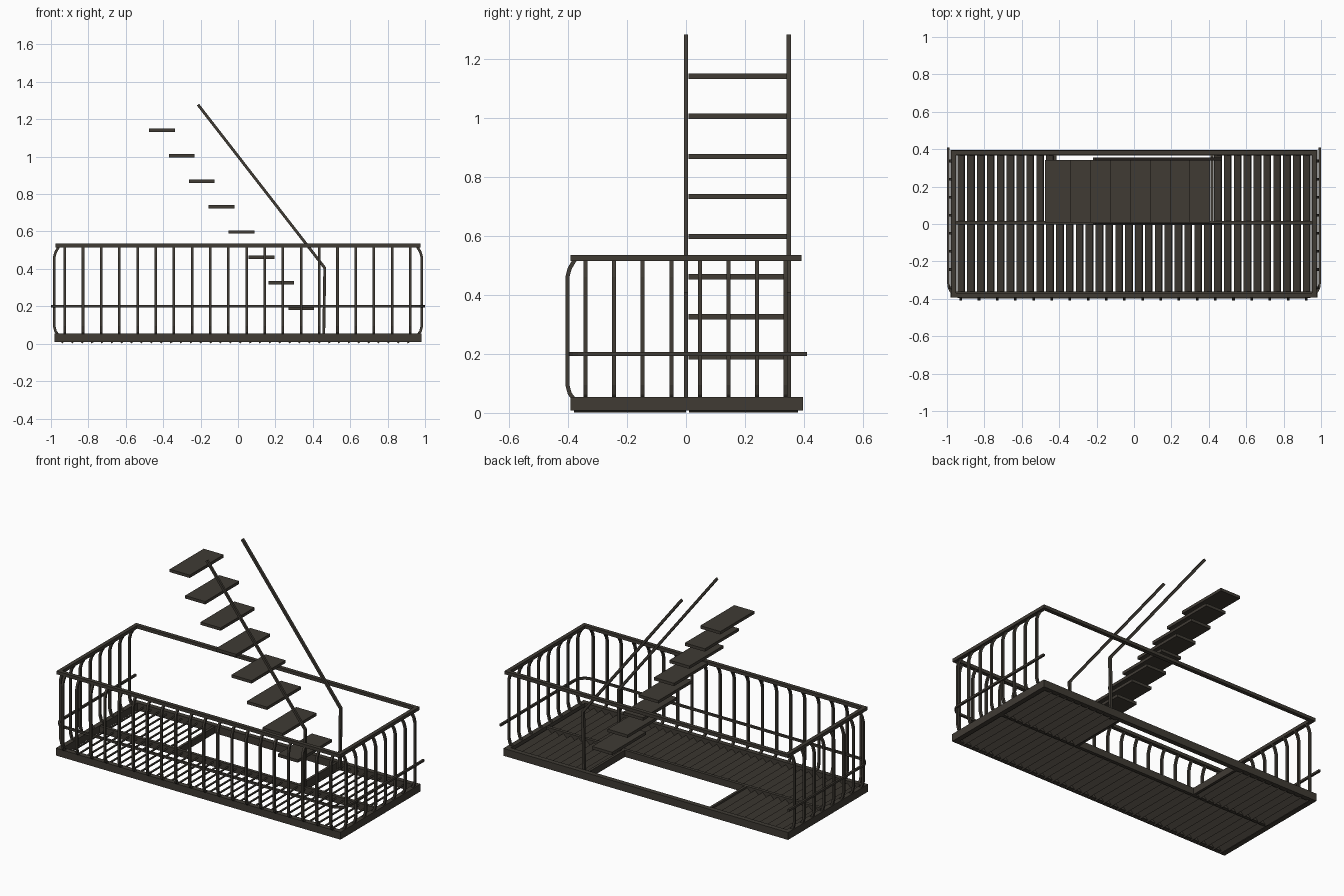
import bpy, bmesh, math
from mathutils import Vector

if "Cube" in bpy.data.objects:
    bpy.data.objects.remove(bpy.data.objects["Cube"])

iron = bpy.data.materials.new("dark_brown_iron")
iron.diffuse_color = (0.050, 0.043, 0.034, 1)
iron.use_nodes = True
iron.node_tree.nodes["Principled BSDF"].inputs["Base Color"].default_value = iron.diffuse_color


def finish(bm, name):
    bmesh.ops.recalc_face_normals(bm, faces=bm.faces)
    me = bpy.data.meshes.new(name)
    bm.to_mesh(me)
    bm.free()
    me.materials.append(iron)
    ob = bpy.data.objects.new(name, me)
    bpy.context.collection.objects.link(ob)
    return ob


def box(bm, x0, x1, y0, y1, z0, z1):
    vs = bmesh.ops.create_cube(bm, size=1)["verts"]
    for v in vs:
        v.co = (x1 if v.co.x > 0 else x0, y1 if v.co.y > 0 else y0, z1 if v.co.z > 0 else z0)
    return vs


def bar(bm, path, normal, a, b):
    """Sweep a rectangle along a planar path: a = half width in plane, b = half width along normal."""
    pts = [Vector(p) for p in path]
    n = Vector(normal)
    rings = []
    for i, p in enumerate(pts):
        d0 = (p - pts[i - 1]).normalized() if i else (pts[1] - p).normalized()
        d1 = (pts[i + 1] - p).normalized() if i < len(pts) - 1 else d0
        t = (d0 + d1).normalized()
        m = n.cross(t) * a / t.dot(d0)
        rings.append([bm.verts.new(p + q) for q in (m + n * b, m - n * b, -m - n * b, -m + n * b)])
    for r, s in zip(rings, rings[1:]):
        for k in range(4):
            bm.faces.new((r[k], r[(k + 1) % 4], s[(k + 1) % 4], s[k]))
    bm.faces.new(rings[0])
    bm.faces.new(rings[-1])


def rect_frame(name, x, y0, y1, w, z0, z1):
    bm = bmesh.new()
    box(bm, -x, x, y0, y0 + w, z0, z1)
    box(bm, -x, x, y1 - w, y1, z0, z1)
    for s in (-1, 1):
        box(bm, *sorted((s * x, s * (x - w))), y0 + w, y1 - w, z0, z1)
    return finish(bm, name)


# platform border and top rail
rect_frame("platform_frame", 0.98, -0.392, 0.396, 0.03, 0.008, 0.054)
rect_frame("top_rail", 0.976, -0.392, 0.392, 0.024, 0.515, 0.535)

# inner beams: centre beam and both ends of the stair opening
OPEN0, OPEN1 = -0.415, 0.41
bm = bmesh.new()
box(bm, -0.95, 0.95, -0.004, 0.016, 0.008, 0.05)
for x0 in (OPEN0 - 0.016, OPEN1):
    box(bm, x0, x0 + 0.016, 0.016, 0.366, 0.008, 0.05)
finish(bm, "inner_beams")

# tilted floor slats, left out across the stair opening
bm = bmesh.new()
N = 36
for i in range(N):
    x = -0.924 + i * 1.848 / (N - 1)
    rows = [(-0.38, 0.0)]
    if x < OPEN0 - 0.02 or x > OPEN1 + 0.02:
        rows.append((0.01, 0.38))
    for y0, y1 in rows:
        yc = (y0 + y1) / 2
        bar(bm, [(x - 0.018, yc, 0.004), (x + 0.018, yc, 0.038)], (0, 1, 0), 0.004, (y1 - y0) / 2)
finish(bm, "floor_slats")

# bulging balusters: (outward offset, height)
profile = [(-0.010, 0.045), (0.006, 0.065), (0.014, 0.095), (0.014, 0.46), (0.006, 0.49), (-0.012, 0.52)]
R = 0.0068
bm = bmesh.new()
for i in range(20):
    x = -0.926 + i * 0.0972
    bar(bm, [(x, -0.388 - o, z) for o, z in profile], (1, 0, 0), R, R)
finish(bm, "front_balusters")
for s, name in ((-1, "left_balusters"), (1, "right_balusters")):
    bm = bmesh.new()
    for i in range(8):
        y = -0.34 + i * 0.0967
        bar(bm, [(s * (0.969 + o), y, z) for o, z in profile], (0, 1, 0), R, R)
    finish(bm, name)

# U-shaped middle rail with rounded corners
bm = bmesh.new()
X, Y, C = 0.992, -0.391, 0.07
half = [(X, 0.41)] + [(X - C + C * math.cos(t), Y + C - C * math.sin(t))
                      for t in (k * math.pi / 10 for k in range(6))]
path = half + [(-x, y) for x, y in reversed(half)]
bar(bm, [(x, y, 0.2) for x, y in path], (0, 0, 1), 0.0065, 0.0065)
finish(bm, "middle_rail")

# floating stair treads
for i in range(8):
    bm = bmesh.new()
    x, z = 0.338 - i * 0.1064, 0.19 + i * 0.1358
    box(bm, x - 0.069, x + 0.069, 0.008, 0.342, z - 0.009, z + 0.009)
    finish(bm, "stair_tread_%d" % (i + 1))

# bent stair handrails
for y, b, name in ((0.0, 0.0065, "front_handrail"), (0.348, 0.008, "back_handrail")):
    bm = bmesh.new()
    bar(bm, [(0.458, y, 0.02), (0.464, y, 0.405), (-0.214, y, 1.278)], (0, 1, 0), 0.0075, b)
    finish(bm, name)
